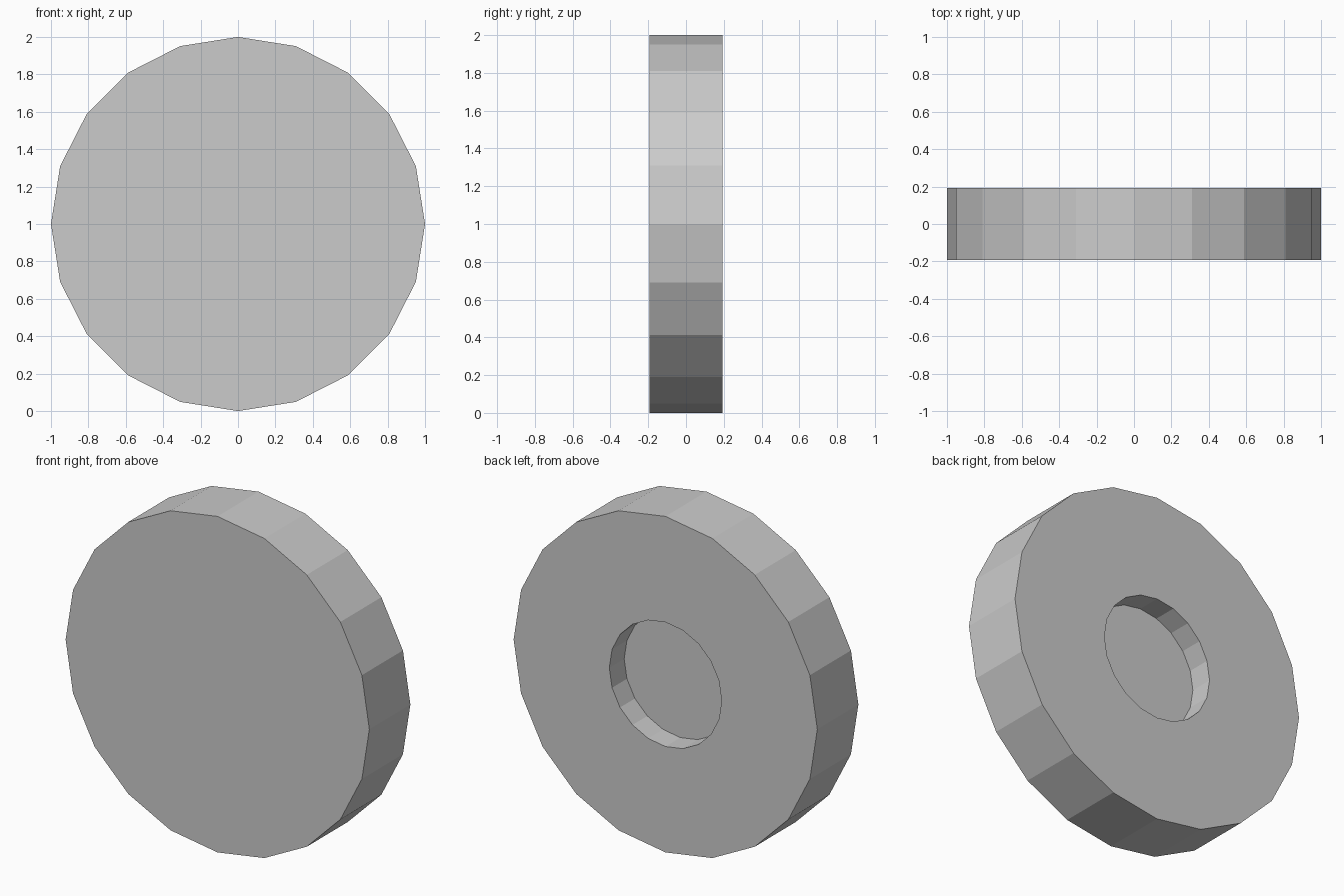
import bpy, bmesh
from math import cos, sin, tau

if "Cube" in bpy.data.objects:
    bpy.data.objects.remove(bpy.data.objects["Cube"])

SIDES = 20
HALF = 0.193     # half thickness along y
HOLE_R = 0.37    # recess radius
DEPTH = 0.14     # recess depth

bm = bmesh.new()


def ring(radius, y):
    return [bm.verts.new((radius * cos(tau * i / SIDES), y,
                          1 + radius * sin(tau * i / SIDES)))
            for i in range(SIDES)]


# Rings from the front face, over the rim, into the recess at the back
rings = [ring(1, -HALF), ring(1, HALF),
         ring(HOLE_R, HALF), ring(HOLE_R, HALF - DEPTH)]
for a, b in zip(rings, rings[1:]):
    for i in range(SIDES):
        j = (i + 1) % SIDES
        bm.faces.new((a[i], a[j], b[j], b[i]))

# Front face and recess floor
bm.faces.new(rings[0])
bm.faces.new(rings[-1])
bmesh.ops.recalc_face_normals(bm, faces=bm.faces)

mesh = bpy.data.meshes.new("wheel_disc")
bm.to_mesh(mesh)
bm.free()
bpy.context.collection.objects.link(bpy.data.objects.new("wheel_disc", mesh))
